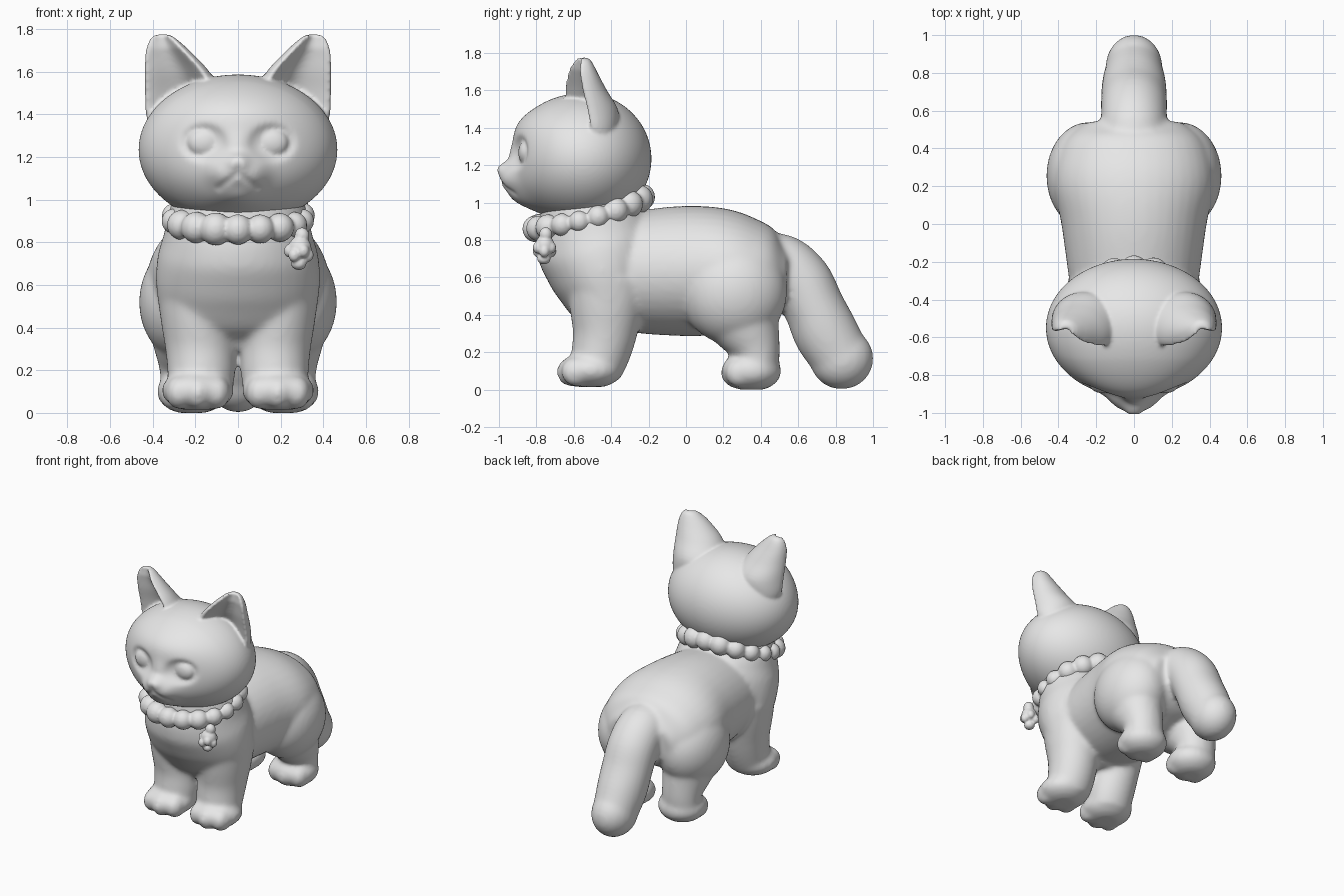
import bpy, bmesh, math, random
from mathutils import Matrix, Vector

random.seed(4)
old = bpy.data.objects.get("Cube")
if old:
    bpy.data.objects.remove(old, do_unlink=True)

# Single clay colour
clay = bpy.data.materials.new("pale grey clay")
clay.use_nodes = True
clay.diffuse_color = (0.8, 0.8, 0.8, 1)
clay.node_tree.nodes["Principled BSDF"].inputs["Base Color"].default_value = (0.8, 0.8, 0.8, 1)


def ball(bm, centre, radii, sub=4, floor=None):
    """Ellipsoid, optionally flattened where it meets the floor."""
    m = Matrix.Translation(centre) @ Matrix.Diagonal((*radii, 1))
    verts = bmesh.ops.create_icosphere(bm, subdivisions=sub, radius=1, matrix=m)["verts"]
    if floor is not None:
        for v in verts:
            v.co.z = max(v.co.z, floor)
    return verts


def loft(bm, rings):
    """Closed skin through a series of equal rings."""
    rows = [[bm.verts.new(p) for p in ring] for ring in rings]
    n = len(rows[0])
    for a, b in zip(rows, rows[1:]):
        for i in range(n):
            j = (i + 1) % n
            bm.faces.new((a[i], a[j], b[j], b[i]))
    bm.faces.new(rows[0][::-1])
    bm.faces.new(rows[-1])


def spline(rows, steps=6):
    """Smooth curve through rows of numbers."""
    rows = [Vector(r) for r in rows]
    ext = [2 * rows[0] - rows[1]] + rows + [2 * rows[-1] - rows[-2]]
    out = []
    for a, b, c, d in zip(ext, ext[1:], ext[2:], ext[3:]):
        for k in range(steps):
            t = k / steps
            out.append(b + (c - a) * (t / 2) + (2 * a - 5 * b + 4 * c - d) * (t * t / 2)
                       + (3 * b - a - 3 * c + d) * (t ** 3 / 2))
    return out + [rows[-1]]


def tube(bm, path, n=40):
    """Smooth loft along a path of (x, y, z, half width, half depth)."""
    path = spline(path)
    pts = [Vector(p[:3]) for p in path]
    rings = []
    for i, (c, p) in enumerate(zip(pts, path)):
        t = pts[min(i + 1, len(pts) - 1)] - pts[max(i - 1, 0)]
        side = Vector((0, -t.z, t.y)).normalized()
        angles = [2 * math.pi * k / n for k in range(n)]
        rings.append([c + Vector((p[3] * math.cos(a), 0, 0)) + side * p[4] * math.sin(a)
                      for a in angles])
    loft(bm, rings)


def finish(bm, name, voxel, smooth):
    """Fuse the pieces of the bmesh into one softened object."""
    bmesh.ops.recalc_face_normals(bm, faces=bm.faces[:])
    mesh = bpy.data.meshes.new(name)
    bm.to_mesh(mesh)
    bm.free()
    mesh.materials.append(clay)
    ob = bpy.data.objects.new(name, mesh)
    bpy.context.collection.objects.link(ob)
    bpy.ops.object.select_all(action="DESELECT")
    ob.select_set(True)
    bpy.context.view_layer.objects.active = ob
    fuse = ob.modifiers.new("fuse", "REMESH")
    fuse.mode = "VOXEL"
    fuse.voxel_size = voxel
    soft = ob.modifiers.new("soften", "SMOOTH")
    soft.factor = 0.5
    soft.iterations = smooth
    for step in ("fuse", "soften"):
        bpy.ops.object.modifier_apply(modifier=step)
    bpy.ops.object.shade_smooth()


# Body: torso, then neck and chest
bm = bmesh.new()
tube(bm, [(0, -0.45, 0.64, 0.32, 0.29), (0, -0.25, 0.63, 0.35, 0.328),
          (0, 0, 0.635, 0.385, 0.348), (0, 0.2, 0.632, 0.425, 0.336),
          (0, 0.35, 0.62, 0.405, 0.292), (0, 0.46, 0.605, 0.35, 0.235),
          (0, 0.54, 0.6, 0.25, 0.15)])
tube(bm, [(0, -0.5, 1.02, 0.3, 0.26), (0, -0.5, 0.92, 0.33, 0.285),
          (0, -0.485, 0.83, 0.35, 0.315), (0, -0.465, 0.74, 0.376, 0.325),
          (0, -0.445, 0.64, 0.385, 0.3), (0, -0.425, 0.54, 0.378, 0.265),
          (0, -0.41, 0.44, 0.355, 0.215), (0, -0.4, 0.36, 0.28, 0.15), (0, -0.4, 0.29, 0.18, 0.1)])

# Legs with paws and toes
for s in (1, -1):
    tube(bm, [(s * 0.195, -0.42, 0.6, 0.185, 0.22), (s * 0.187, -0.425, 0.45, 0.178, 0.2),
              (s * 0.175, -0.435, 0.3, 0.166, 0.172), (s * 0.172, -0.46, 0.18, 0.158, 0.155),
              (s * 0.178, -0.485, 0.09, 0.15, 0.135)])
    ball(bm, (s * 0.188, -0.51, 0.105), (0.17, 0.17, 0.1), floor=0.015)
    ball(bm, (s * 0.24, 0.255, 0.52), (0.224, 0.285, 0.28))
    tube(bm, [(s * 0.24, 0.26, 0.46, 0.19, 0.24), (s * 0.238, 0.33, 0.32, 0.16, 0.18),
              (s * 0.23, 0.375, 0.2, 0.138, 0.128), (s * 0.225, 0.37, 0.08, 0.138, 0.12)])
    ball(bm, (s * 0.215, 0.35, 0.1), (0.166, 0.16, 0.11), floor=0)
    for k in (-1, 0, 1):
        inset = 0.025 * abs(k)
        ball(bm, (s * 0.188 + k * 0.088, -0.61 + inset, 0.095), (0.064, 0.082, 0.08), 3, 0.015)
        ball(bm, (s * 0.215 + k * 0.088, 0.265 + inset, 0.09), (0.064, 0.08, 0.08), 3, 0)

# Tail, fullest near its rounded end
tube(bm, [(0, 0.36, 0.69, 0.15, 0.13), (0, 0.5, 0.675, 0.17, 0.16),
          (0, 0.61, 0.58, 0.175, 0.168), (0, 0.685, 0.44, 0.174, 0.163),
          (0, 0.745, 0.31, 0.168, 0.172), (0, 0.825, 0.175, 0.15, 0.16)])
ball(bm, (0, 0.832, 0.167), (0.15, 0.17, 0.165))
finish(bm, "body", 0.016, 10)

# Head: skull sculpted with soft bumps (x, z, width, height, amount, sharpness)
bumps = [(0, 1.43, 0.32, 0.12, 0.04, 2), (0, 1.185, 0.055, 0.036, 0.04, 2.5),
         (0, 1.25, 0.05, 0.07, 0.018, 2), (0, 1.01, 0.12, 0.06, 0.055, 2),
         (0, 1.08, 0.25, 0.13, 0.04, 2)]
for s in (1, -1):
    bumps += [(s * 0.06, 1.125, 0.08, 0.075, 0.052, 2.5),
              (s * 0.16, 1.268, 0.1, 0.082, -0.025, 6)]
grooves = [((0, 1.165), (0, 1.12)), ((0, 1.125), (0.09, 1.055))]


def groove_depth(x, z):
    p, depth = Vector((abs(x), z)), 0
    for a, b in grooves:
        a, b = Vector(a), Vector(b)
        t = max(0, min(1, (p - a).dot(b - a) / (b - a).length_squared))
        depth = max(depth, 0.013 * math.exp(-((p - a.lerp(b, t)).length / 0.014) ** 2))
    return depth


bm = bmesh.new()
for v in ball(bm, (0, -0.55, 1.235), (0.466, 0.365, 0.352), 7):
    if v.co.y < -0.6:
        x, y, z = v.co
        push = sum(h * math.exp(-math.hypot((x - cx) / w, (z - cz) / t) ** p)
                   for cx, cz, w, t, h, p in bumps)
        v.co.y -= (push - groove_depth(x, z)) * min(1, (-0.6 - y) / 0.1)

# Eyes and cupped ears, rows of (height, x, y, half width, thickness)
ear_rows = [(1.32, 0.26, -0.5, 0.15, 0.1), (1.4, 0.258, -0.525, 0.18, 0.16),
            (1.5, 0.26, -0.545, 0.183, 0.18), (1.6, 0.287, -0.56, 0.155, 0.135),
            (1.68, 0.32, -0.56, 0.115, 0.092), (1.735, 0.342, -0.557, 0.078, 0.062),
            (1.765, 0.352, -0.555, 0.048, 0.042), (1.777, 0.355, -0.555, 0.018, 0.02)]
turn = Matrix.Rotation(math.radians(20), 3, "Z")
for s in (1, -1):
    ball(bm, (s * 0.157, -0.855, 1.268), (0.078, 0.042, 0.066))
    rings = []
    for z, cx, cy, w, d in spline(ear_rows, 4):
        ring = []
        for k in range(64):
            a = 2 * math.pi * k / 64
            c, q = math.cos(a), math.sin(a)
            y = d * q if q >= 0 else 0.6 * d * q ** 4 - min(0.045, 0.6 * d) * min(1, -2.5 * q)
            p = turn @ Vector((w * c, y, 0)) + Vector((cx, cy, z))
            ring.append((s * p.x, p.y, p.z))
        rings.append(ring)
    loft(bm, rings)
finish(bm, "head", 0.01, 5)

# Bead collar, rising towards the nape
bm = bmesh.new()
count = 18
for k in range(count):
    a = 2 * math.pi * k / count
    back = (1 - math.cos(a)) / 2
    r = (0.073 - 0.012 * math.sin(a) ** 2) * random.uniform(0.92, 1.1)
    z = 0.86 + 0.08 * back + 0.09 * back ** 3
    ball(bm, (0.305 * math.sin(a), -0.52 - 0.285 * math.cos(a), z), (r, r, r * 1.02), 3)
finish(bm, "bead_collar", 0.01, 3)

# Little bell charm with a ruffled rim
bm = bmesh.new()
ball(bm, (0.29, -0.755, 0.77), (0.055, 0.052, 0.058), 3)
ball(bm, (0.3, -0.75, 0.83), (0.035, 0.035, 0.04), 3)
ball(bm, (0.285, -0.76, 0.7), (0.036, 0.036, 0.03), 3)
for k in range(6):
    a = math.pi * k / 3
    ball(bm, (0.285 + 0.042 * math.cos(a), -0.757 + 0.04 * math.sin(a),
              0.74 + 0.02 * (k % 2)), (0.028, 0.028, 0.032), 3)
finish(bm, "bell_charm", 0.007, 2)
